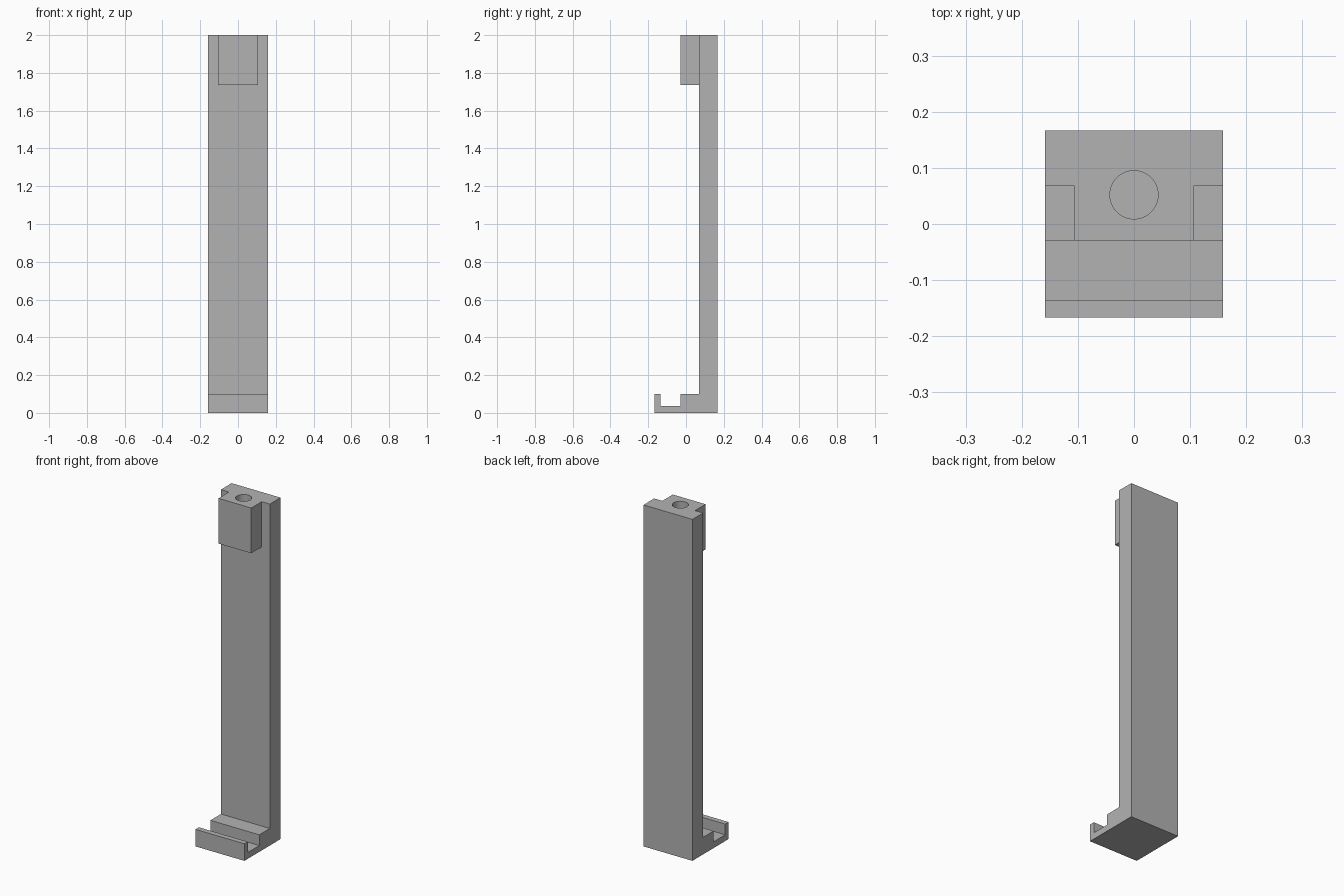
import bpy
import bmesh
import math

cube = bpy.data.objects.get("Cube")
if cube:
    bpy.data.objects.remove(cube, do_unlink=True)

HALF_WIDTH = 0.1585
HEIGHT = 2.0
POST_FRONT = 0.068
BLOCK_FRONT = -0.029
HOLE_DEPTH = 0.2

grey = bpy.data.materials.new("plain grey")
grey.use_nodes = True
colour = (0.45, 0.45, 0.45, 1)
grey.diffuse_color = colour
grey.node_tree.nodes["Principled BSDF"].inputs["Base Color"].default_value = colour


def finish(name, bm):
    bmesh.ops.recalc_face_normals(bm, faces=bm.faces)
    mesh = bpy.data.meshes.new(name)
    bm.to_mesh(mesh)
    bm.free()
    mesh.materials.append(grey)
    obj = bpy.data.objects.new(name, mesh)
    bpy.context.collection.objects.link(obj)
    return obj


def prism(name, outline, axis, start, end):
    """Extrude a 2D outline along x (outline in y, z) or z (outline in x, y)."""
    bm = bmesh.new()
    place = (lambda a, b: (start, a, b)) if axis == "x" else (lambda a, b: (a, b, start))
    face = bm.faces.new([bm.verts.new(place(a, b)) for a, b in outline])
    moved = bmesh.ops.extrude_face_region(bm, geom=[face])["geom"]
    step = (end - start, 0, 0) if axis == "x" else (0, 0, end - start)
    bmesh.ops.translate(bm, vec=step, verts=[v for v in moved if isinstance(v, bmesh.types.BMVert)])
    return finish(name, bm)


def combine(target, other, operation):
    mod = target.modifiers.new(operation.title(), "BOOLEAN")
    mod.operation = operation
    mod.solver = "EXACT"
    mod.object = other
    bpy.context.view_layer.objects.active = target
    bpy.ops.object.modifier_apply(modifier=mod.name)
    bpy.data.objects.remove(other, do_unlink=True)


# Upright post with channelled foot, as one side profile
side = [(0.167, 0), (0.167, HEIGHT), (POST_FRONT, HEIGHT), (POST_FRONT, 0.1),
        (BLOCK_FRONT, 0.1), (BLOCK_FRONT, 0.037), (-0.136, 0.037),
        (-0.136, 0.1), (-0.167, 0.1), (-0.167, 0)]
post = prism("post_with_foot", side, "x", -HALF_WIDTH, HALF_WIDTH)

# Block at the top front, overlapping into the post
block_plan = [(-0.106, BLOCK_FRONT), (0.106, BLOCK_FRONT), (0.106, 0.11), (-0.106, 0.11)]
block = prism("top_block", block_plan, "z", 1.735, HEIGHT)
combine(post, block, "UNION")

# Round blind hole in the top
circle = [(0.043 * math.cos(math.tau * i / 48), 0.052 + 0.043 * math.sin(math.tau * i / 48))
          for i in range(48)]
drill = prism("hole_cutter", circle, "z", HEIGHT - HOLE_DEPTH, HEIGHT + 0.1)
drill.hide_render = True
combine(post, drill, "DIFFERENCE")

# Smooth the hole wall, keep the box edges sharp
bpy.ops.object.select_all(action="DESELECT")
post.select_set(True)
bpy.context.view_layer.objects.active = post
bpy.ops.object.shade_smooth_by_angle(angle=math.radians(30))
